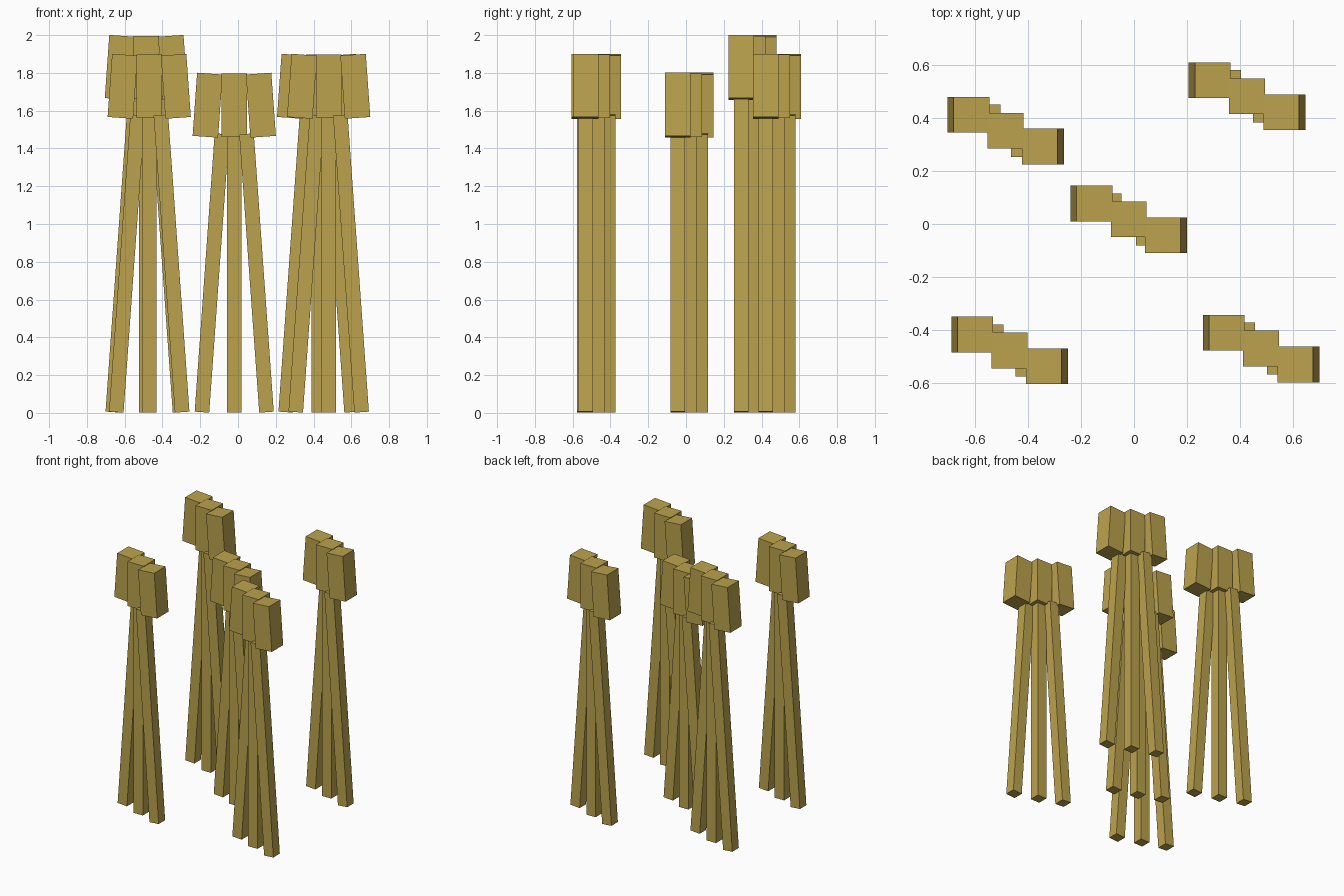
import bpy, math

if "Cube" in bpy.data.objects:
    bpy.data.objects.remove(bpy.data.objects["Cube"])

mat = bpy.data.materials.new("straw_tan")
mat.diffuse_color = (0.50, 0.365, 0.075, 1)
mat.use_nodes = True
mat.node_tree.nodes["Principled BSDF"].inputs["Base Color"].default_value = mat.diffuse_color

def box(name, loc, size, tilt):
    bpy.ops.mesh.primitive_cube_add(size=1, location=loc, rotation=(0, tilt, 0))
    ob = bpy.context.object
    ob.name = name
    ob.scale = size
    ob.data.materials.append(mat)

# clumps: x, y, extra height
clumps = [(0, 0, 0), (-0.45, -0.495, 0.1), (0.50, -0.488, 0.1),
          (0.447, 0.465, 0.1), (-0.465, 0.335, 0.2)]
TILT = math.radians(4.1)

for cx, cy, extra in clumps:
    for side in (-1, 0, 1):
        y = cy + 0.0175 - 0.06 * side
        length = 1.477 + extra
        # thin stalk leaning toward the clump's middle
        box("stalk", (cx - 0.02 + 0.118 * side, y, length / 2 + 0.002),
            (0.077, 0.077, length), -side * TILT)
        # thick grain head on top
        box("grain_head", (cx - 0.02 + 0.141 * side, y, 1.629 + extra),
            (0.135, 0.135, 0.335), -side * TILT)
